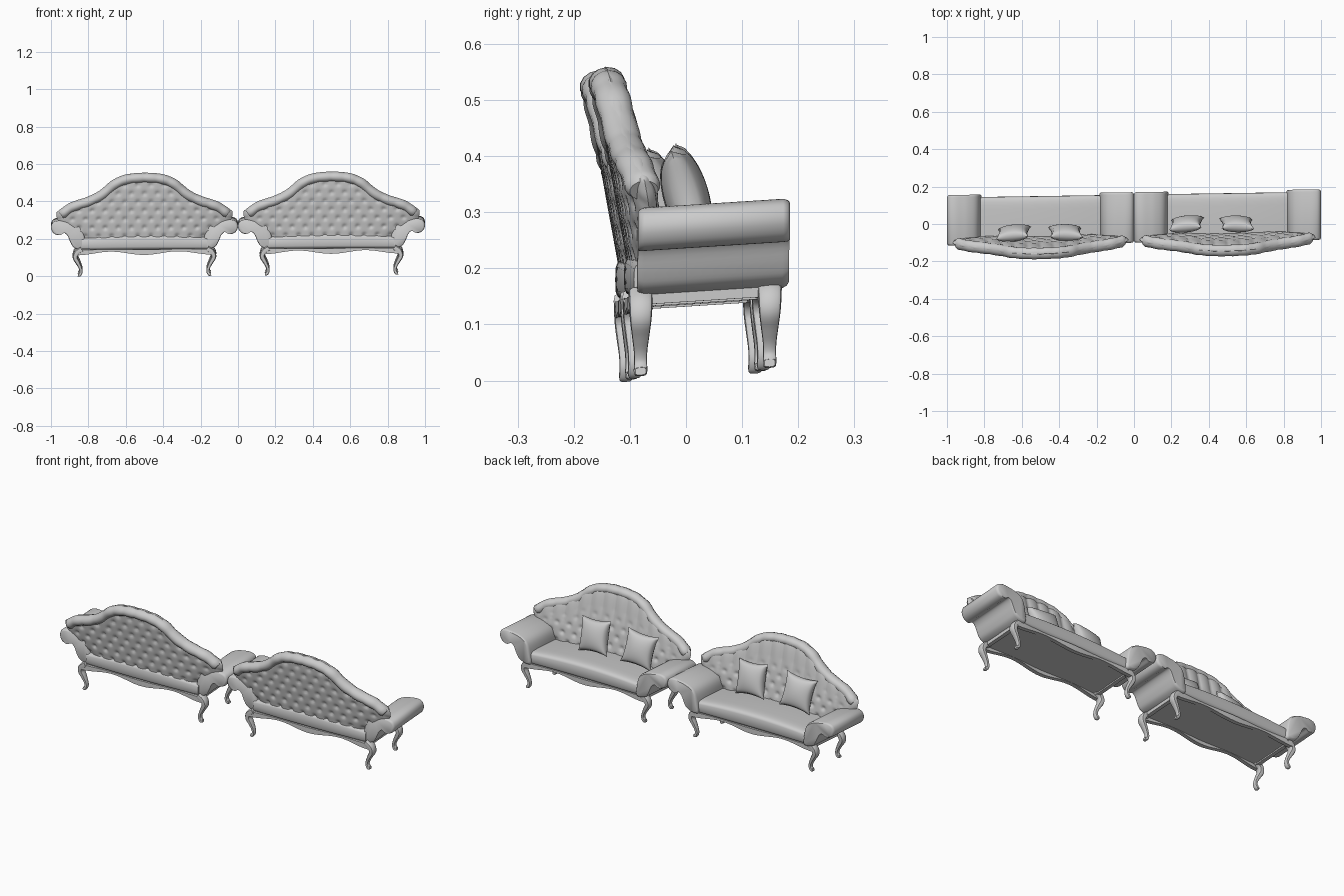
import bpy, bmesh, math
from mathutils import Vector, Matrix

if "Cube" in bpy.data.objects:
    bpy.data.objects.remove(bpy.data.objects["Cube"])

# The whole pair stands slightly skewed: y drifts with x, z drifts with x and y
SKEW = Matrix(((1, 0, 0, 0), (0.0155, 1, 0, 0), (0.006, 0.064, 1, 0), (0, 0, 0, 1)))


def finish(name, bm, cx, angle=40):
    bmesh.ops.remove_doubles(bm, verts=bm.verts, dist=0.0002)
    bm.transform(SKEW @ Matrix.Translation((cx, 0, 0)))
    bmesh.ops.recalc_face_normals(bm, faces=bm.faces)
    me = bpy.data.meshes.new(name)
    bm.to_mesh(me)
    bm.free()
    ob = bpy.data.objects.new(name, me)
    bpy.context.collection.objects.link(ob)
    bpy.ops.object.select_all(action='DESELECT')
    ob.select_set(True)
    bpy.context.view_layer.objects.active = ob
    bpy.ops.object.shade_smooth_by_angle(angle=math.radians(angle))
    return ob


def loft(rings, caps=True):
    bm = bmesh.new()
    vs = [[bm.verts.new(p) for p in r] for r in rings]
    n = len(rings[0])
    for a, b in zip(vs, vs[1:]):
        for i in range(n):
            bm.faces.new((a[i], a[(i + 1) % n], b[(i + 1) % n], b[i]))
    if caps:
        bm.faces.new(vs[0])
        bm.faces.new(vs[-1])
    return bm


def sheet(f, nu, nv):
    # two-sided padded surface: f(u, v, side) with u in -1..1, v in 0..1
    bm = bmesh.new()
    for side in (1, -1):
        g = [[bm.verts.new(f(2 * i / nu - 1, j / nv, side)) for j in range(nv + 1)] for i in range(nu + 1)]
        for i in range(nu):
            for j in range(nv):
                bm.faces.new((g[i][j], g[i + 1][j], g[i + 1][j + 1], g[i][j + 1]))
    return bm


def smooth(pts, closed, n=4):
    pts = [Vector(p) for p in pts]
    k, out = len(pts), []
    for i in range(k if closed else k - 1):
        q = [pts[(i + o) % k] if closed else pts[min(max(i + o, 0), k - 1)] for o in (-1, 0, 1, 2)]
        for s in range(n):
            t = s / n
            out.append(0.5 * (2 * q[1] + (q[2] - q[0]) * t + (2 * q[0] - 5 * q[1] + 4 * q[2] - q[3]) * t * t
                              + (3 * q[1] - q[0] - 3 * q[2] + q[3]) * t ** 3))
    return out if closed else out + [pts[-1]]


def oval(n, p):
    r = []
    for i in range(n):
        c, s = math.cos(2 * math.pi * i / n), math.sin(2 * math.pi * i / n)
        r.append((math.copysign(abs(c) ** p, c), math.copysign(abs(s) ** p, s)))
    return r


# Camel-back crest outline, and the raked and bowed plane of the backrest
CREST = smooth([(-.1, .558), (0, .566), (.1, .557), (.17, .528), (.21, .495), (.25, .464), (.31, .435),
                (.36, .419), (.41, .398), (.475, .35)], False, 6)


def crest(d):
    d = abs(d)
    for a, b in zip(CREST, CREST[1:]):
        if a.x <= d <= b.x:
            return a.y + (b.y - a.y) * (d - a.x) / (b.x - a.x)
    return CREST[-1].y


def rake(d, z):
    return -0.069 - 0.18 * (z - 0.24) - 0.024 * (1 - (d / .46) ** 2)


def backrest_point(u, v, side):
    z = .2 + (crest(u * .47) - .2) * v
    d = u * (.30 + .17 * math.sin(min(1, v * 1.15) * math.pi / 2))
    edge = max(0, (1 - u ** 8) * (1 - v ** 10)) ** .5
    # diamond button tufts low down, running into vertical channels above
    row = (z - .27) / .046
    r = round(row)
    col = d / .07 + (.5 if r % 2 else 0)
    dist = ((col - round(col)) * .07) ** 2 + ((row - r) * .046) ** 2
    tuft = .010 * math.exp(-dist / .00012)
    if side > 0:
        up = min(1, max(0, (v - .45) / .25))
        groove = .010 * (1 - abs(math.sin(math.pi * d / .07)) ** .7)
        tuft = tuft * (1 - up) + groove * up
    th = (.034 if side > 0 else .024) - tuft
    return (d, rake(d, z) + side * th * edge, z)


ARM = smooth([(.50, .27), (.486, .241), (.457, .231), (.432, .243), (.412, .228), (.395, .19), (.378, .165),
              (.345, .151), (.316, .155), (.318, .2), (.328, .25), (.348, .279), (.385, .297), (.42, .304),
              (.46, .308), (.49, .298)], True)
LEG = smooth([(.335, .155, 1.25), (.362, .136, 1.2), (.370, .11, 1.1), (.356, .082, .9), (.343, .055, .7),
              (.339, .034, .66), (.347, .018, .7), (.356, .0175, .55)], False)


def build_sofa(tag, cx, pillows):
    finish(tag + "_backrest", sheet(backrest_point, 108, 44), cx, 60)

    # scalloped crest roll around the backrest
    rings, n = [], 96
    for i in range(n + 1):
        d = -.462 + .924 * i / n
        slope = (crest(min(d + .01, .475)) - crest(max(d - .01, -.475))) / .02
        nrm = Vector((-slope, 0, 1)).normalized()
        c = Vector((d, 0, crest(d))) - nrm * .027
        c.y = rake(d, c.z) - .003
        k = .92 + .08 * abs(math.sin(math.pi * d / .07))
        k *= .8 if i in (0, n) else 1
        rings.append([c + nrm * a * .027 * k + Vector((0, 1, 0)) * b * .032 * k for a, b in oval(14, 1)])
    finish(tag + "_crest_roll", loft(rings), cx)

    # scroll arms
    for s, side in ((-1, "left"), (1, "right")):
        rings = []
        for y, k in ((-.100, .9), (-.097, .96), (-.089, 1), (.158, 1), (.166, .96), (.170, .9)):
            m = Vector((.395, .245))
            rings.append([(s * (m.x + (p.x - m.x) * k), y, m.y + (p.y - m.y) * k) for p in ARM])
        finish(f"{tag}_{side}_arm", loft(rings), cx, 50)

    # crowned seat cushion
    rings = []
    for i in range(25):
        d = -.335 + .67 * i / 24
        bow = 1 - (d / .335) ** 2
        top, bot = .218 + .018 * bow, .146
        y0, y1 = -.106 - .012 * bow, .157
        rings.append([(d, (y0 + y1) / 2 + a * (y1 - y0) / 2, (top + bot) / 2 + b * (top - bot) / 2)
                      for a, b in oval(32, .42)])
    finish(tag + "_seat", loft(rings), cx, 50)

    # wavy aprons front and back
    for name, y, out in (("front", .143, 1), ("back", -.100, -1)):
        rings = []
        for i in range(49):
            d = -.36 + .72 * i / 48
            wave = math.cos(2 * math.pi * d / .36)
            low, yy = .133 - .009 * wave, y + out * .003 * wave
            rings.append([(d, yy - .010, low), (d, yy + .010, low), (d, yy + .010, .153), (d, yy - .010, .153)])
        finish(f"{tag}_{name}_apron", loft(rings), cx)

    # side aprons and the flat underside panel
    for name, x, hx, low in (("left_apron", -.345, .010, .136), ("right_apron", .345, .010, .136),
                             ("under_panel", 0, .345, .143)):
        ring = [(x - hx, low), (x + hx, low), (x + hx, .156), (x - hx, .156)]
        finish(f"{tag}_{name}", loft([[(a, y, b) for a, b in ring] for y in (-.10, .143)]), cx)

    # cabriole legs
    for s in (-1, 1):
        for name, y in (("back", -.094), ("front", .136)):
            rings = []
            for i, p in enumerate(LEG):
                a, b = LEG[max(i - 1, 0)], LEG[min(i + 1, len(LEG) - 1)]
                t = Vector((b.x - a.x, b.y - a.y)).normalized()
                rings.append([(s * (p.x - t.y * u * .0125 * p.z), y + v * .0175 * p.z,
                               p.y + t.x * u * .0125 * p.z) for u, v in oval(12, .6)])
            finish(f"{tag}_{name}_leg_{'left' if s < 0 else 'right'}", loft(rings), cx)

    # scatter pillows with pinched corners, leaning on the backrest
    for i, (px, py, roll, spin) in enumerate(pillows):
        def pillow_point(u, v, side):
            v = 2 * v - 1
            h = max(0, (1 - u * u) * (1 - v * v)) ** .38
            return (.088 * u * (1 - .14 * (1 - v * v)), side * .039 * h, .091 * v * (1 - .12 * (1 - u * u)))
        bm = sheet(pillow_point, 20, 20)
        bm.transform(Matrix.Translation((px, py, .327)) @ Matrix.Rotation(math.radians(spin), 4, 'Z')
                     @ Matrix.Rotation(math.radians(16), 4, 'X') @ Matrix.Rotation(math.radians(roll), 4, 'Y'))
        finish(f"{tag}_pillow_{i + 1}", bm, cx, 60)


build_sofa("left_sofa", -.5, ((-.145, -.038, -6, 6), (.135, -.040, 4, -3)))
build_sofa("right_sofa", .5, ((-.22, -.004, -6, 6), (.05, -.008, 4, -3)))
